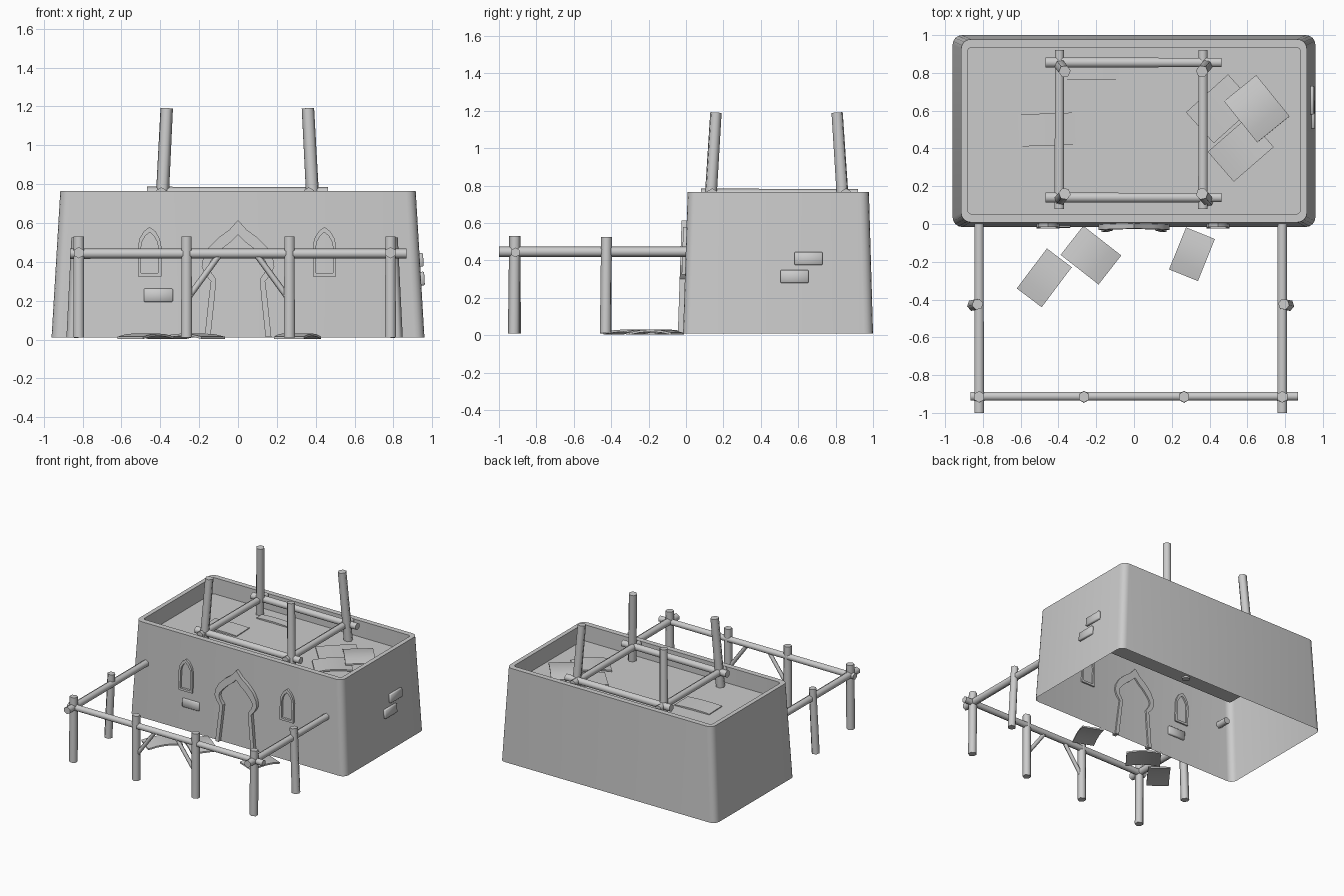
import bpy, bmesh, math
from mathutils import Vector, Matrix

if "Cube" in bpy.data.objects:
    bpy.data.objects.remove(bpy.data.objects["Cube"])


def finish(name, bm, angle=40):
    bmesh.ops.recalc_face_normals(bm, faces=bm.faces[:])
    me = bpy.data.meshes.new(name)
    bm.to_mesh(me)
    bm.free()
    ob = bpy.data.objects.new(name, me)
    bpy.context.collection.objects.link(ob)
    bpy.ops.object.select_all(action='DESELECT')
    ob.select_set(True)
    bpy.context.view_layer.objects.active = ob
    bpy.ops.object.shade_smooth_by_angle(angle=math.radians(angle))
    return ob


def pole(name, a, b, r=0.032, sides=6):
    a, b = Vector(a), Vector(b)
    d = b - a
    m = Matrix.Translation((a + b) / 2) @ d.to_track_quat('Z', 'Y').to_matrix().to_4x4()
    bm = bmesh.new()
    bmesh.ops.create_cone(bm, cap_ends=True, segments=sides, radius1=r, radius2=r * 0.95,
                          depth=d.length, matrix=m)
    return finish(name, bm, 65)


def rounded_loop(bm, hx, y0, y1, z, r=0.05, n=4):
    vs = []
    for i, (sx, y) in enumerate([(1, y1), (-1, y1), (-1, y0), (1, y0)]):
        cy = y - r if y == y1 else y + r
        for k in range(n + 1):
            t = math.pi / 2 * (i + k / n)
            vs.append(bm.verts.new((sx * (hx - r) + r * math.cos(t), cy + r * math.sin(t), z)))
    return vs


def front_y(z):
    return -0.0155 + 0.033 * (z - 0.01)


def frame(name, cx, outer, inner, closed, out=0.028, back=0.012):
    """Strip between two half outlines (apex first), mirrored, following the sloped front wall."""
    def full(p):
        return [(-x, z) for x, z in reversed(p[1:])] + p
    bm = bmesh.new()
    rings = [[bm.verts.new((cx + x, front_y(z) + off, z)) for x, z in full(p)]
             for p, off in ((outer, -out), (inner, -out), (inner, back), (outer, back))]
    n = len(rings[0])
    for i in range(n if closed else n - 1):
        j = (i + 1) % n
        for k in range(4):
            a, b = rings[k], rings[(k + 1) % 4]
            bm.faces.new((a[i], a[j], b[j], b[i]))
    if not closed:
        for i in (0, n - 1):
            bm.faces.new([r[i] for r in rings])
    return finish(name, bm, 30)


def slab(name, loc, length, width, rot, thick=0.012, arch=0.015, tilt=0.0, n=4):
    """Thin slab, gently arched along its length."""
    bm = bmesh.new()
    bot, top = [], []
    for i in range(n + 1):
        t = 2 * i / n - 1
        z = arch * (1 - t * t)
        bot.append((t * length / 2, z))
        top.append((t * length / 2, z + thick))
    rows = [[bm.verts.new((x, s * width / 2, z)) for x, z in p]
            for p, s in ((bot, -1), (top, -1), (top, 1), (bot, 1))]
    for k in range(4):
        a, b = rows[k], rows[(k + 1) % 4]
        for i in range(n):
            bm.faces.new((a[i], a[i + 1], b[i + 1], b[i]))
    for i in (0, n):
        bm.faces.new([r[i] for r in rows])
    m = (Matrix.Translation(loc) @ Matrix.Rotation(math.radians(rot), 4, 'Z')
         @ Matrix.Rotation(math.radians(tilt), 4, 'Y'))
    bmesh.ops.transform(bm, matrix=m, verts=bm.verts[:])
    return finish(name, bm)


def brick(name, loc, size, rot=(0, 0, 0)):
    bm = bmesh.new()
    bmesh.ops.create_cube(bm, size=1, matrix=Matrix.Diagonal((*size, 1)))
    bmesh.ops.bevel(bm, geom=bm.edges[:], offset=0.005, segments=1, affect='EDGES')
    ob = finish(name, bm, 50)
    ob.location, ob.rotation_euler = loc, rot
    return ob


# House shell: tapered walls, parapet rim, sunken roof, open underneath
bm = bmesh.new()
loops = [rounded_loop(bm, 0.96, -0.0155, 1.0, 0.01),
         rounded_loop(bm, 0.915, 0.009, 0.978, 0.765),
         rounded_loop(bm, 0.88, 0.053, 0.935, 0.765, 0.02),
         rounded_loop(bm, 0.88, 0.053, 0.935, 0.635, 0.02)]
for a, b in zip(loops, loops[1:]):
    for i in range(len(a)):
        j = (i + 1) % len(a)
        bm.faces.new((a[i], a[j], b[j], b[i]))
bm.faces.new(loops[-1])
finish("house_walls", bm, 35)

# Onion-arch door frame
door_out = [(0, .615), (.045, .565), (.10, .525), (.15, .475), (.18, .42), (.187, .375),
            (.17, .335), (.14, .30), (.15, .22), (.172, .012)]
door_in = [(0, .54), (.04, .50), (.08, .47), (.12, .43), (.143, .40), (.148, .375),
           (.137, .345), (.112, .31), (.12, .22), (.142, .012)]
frame("door_frame", 0, door_out, door_in, False)

# Pointed window frames
win_out = [(0, .58), (.03, .557), (.052, .52), (.06, .48), (.06, .325)]
win_in = [(0, .553), (.022, .533), (.038, .505), (.044, .475), (.044, .342)]
for side, cx in (("left", -0.455), ("right", 0.445)):
    frame("window_frame_" + side, cx, win_out, win_in, True, 0.018)

# Exposed bricks
lean = math.atan(0.045 / 0.755)
brick("front_brick", (-0.41, front_y(.228) + .003, .228), (.15, .03, .068), (-0.033, 0, 0))
for i, (y, z) in enumerate([(.58, .314), (.655, .41)]):
    brick("side_brick_%d" % i, (0.96 - z * 0.06 + .004, y, z), (.03, .15, .07), (0, -lean, 0))

# Porch frame: posts, beams and braces
for x in (-0.82, 0.785):
    pole("porch_corner_post", (x, -0.92, 0.01), (x, -0.915, 0.53))
    s = math.copysign(1, x)
    pole("porch_middle_post", (x + s * .032, -0.43, 0.01), (x + s * .008, -0.425, 0.525))
    pole("porch_side_beam", (x, -1.0, 0.447), (x, 0.09, 0.447), 0.029)
for s in (-1, 1):
    pole("porch_front_post", (s * .265, -0.915, 0.01), (s * .265, -0.915, 0.53))
    pole("porch_brace", (s * .25, -0.915, 0.225), (s * .10, -0.915, 0.43), 0.016)
pole("porch_front_beam", (-0.865, -0.912, 0.443), (0.868, -0.912, 0.443), 0.027)

# Roof frame: leaning posts and lashed beams
for xb, xt in ((-.395, -.367), (.39, .36)):
    for yb, yt in ((.125, .16), (.845, .808)):
        pole("roof_post", (xb, yb, 0.625), (xt, yt, 1.19), 0.034)
for y in (.14, .855):
    pole("roof_cross_beam", (-0.468, y, .757), (0.463, y, .757), 0.03)
for x in (-.395, .365):
    pole("roof_long_beam", (x, .08, .755), (x, .92, .755), 0.029)

# Loose slabs on the roof
slab("roof_slab_a", (.65, .61, .652), .28, .22, -51, arch=.02, tilt=-2)
slab("roof_slab_b", (.565, .395, .638), .28, .21, 41)
slab("roof_slab_c", (.46, .61, .634), .30, .22, 42, arch=.006)
slab("roof_patch_a", (-.46, .50, .63), .30, .17, 2, arch=.006)
slab("roof_patch_b", (-.225, .797, .63), .29, .07, 0, arch=.006)

# Fallen slabs on the ground
slab("ground_slab_a", (-.475, -.285, .003), .265, .165, 53, arch=.016)
slab("ground_slab_b", (-.228, -.165, .003), .255, .195, -38, arch=.016)
slab("ground_slab_c", (.307, -.16, .003), .24, .165, 68, arch=.016)
